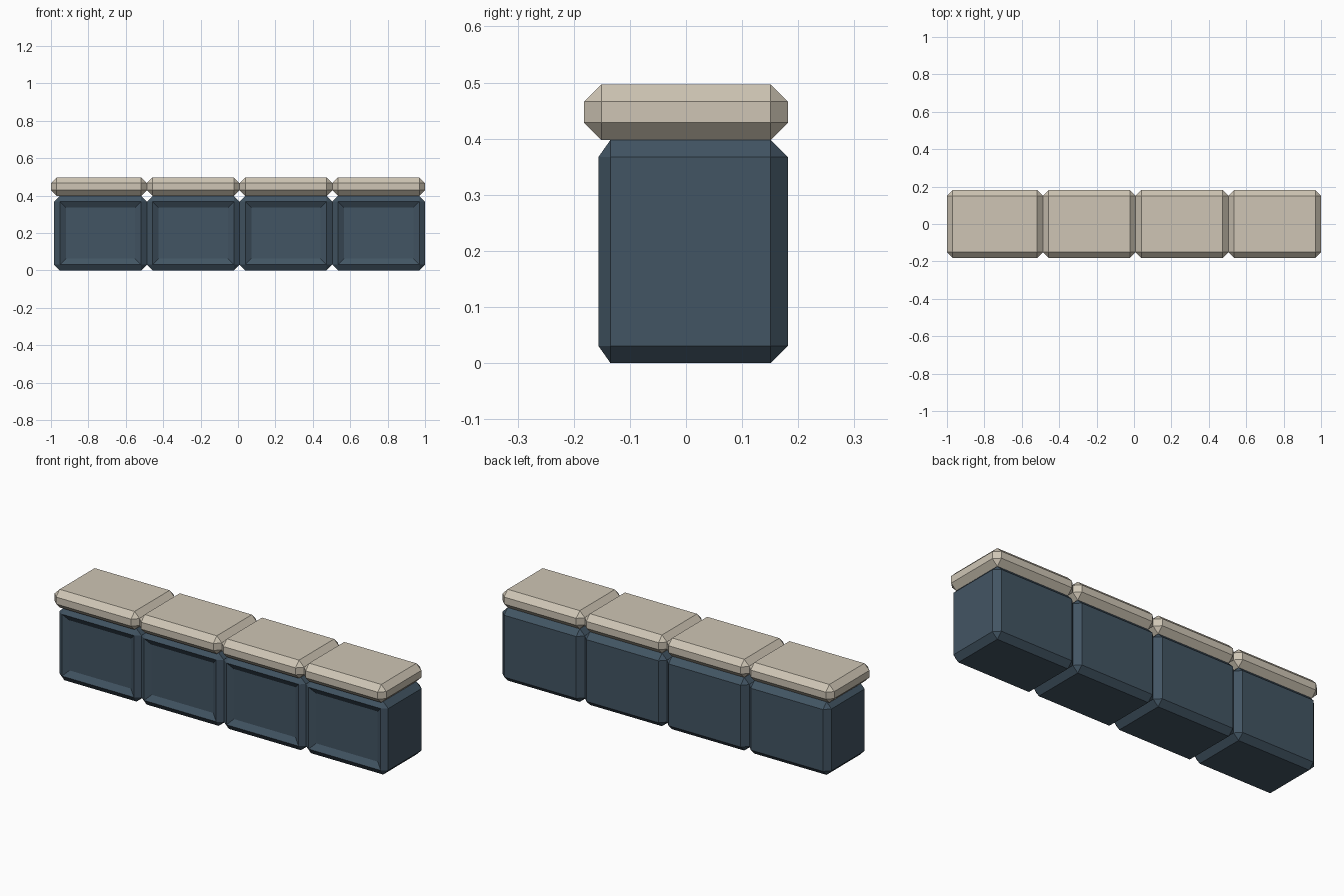
import bpy, bmesh

if "Cube" in bpy.data.objects:
    bpy.data.objects.remove(bpy.data.objects["Cube"])


def material(name, color):
    m = bpy.data.materials.new(name)
    m.diffuse_color = (*color, 1)
    m.use_nodes = True
    m.node_tree.nodes["Principled BSDF"].inputs["Base Color"].default_value = m.diffuse_color
    return m


def chamfered_box(lo, hi, width):
    bm = bmesh.new()
    bmesh.ops.create_cube(bm, size=1)
    for v in bm.verts:
        v.co = [(a + b) / 2 + c * (b - a) for a, b, c in zip(lo, hi, v.co)]
    bmesh.ops.bevel(bm, geom=bm.edges[:], offset=width, segments=1,
                    profile=0.5, affect='EDGES')
    return bm


def finish(bm, name, mat):
    bmesh.ops.recalc_face_normals(bm, faces=bm.faces[:])
    mesh = bpy.data.meshes.new(name)
    bm.to_mesh(mesh)
    bm.free()
    mesh.materials.append(mat)
    ob = bpy.data.objects.new(name, mesh)
    bpy.context.collection.objects.link(ob)


slate = material("slate_blue", (0.055, 0.09, 0.125))
stone = material("pale_stone", (0.62, 0.56, 0.46))

PITCH, START, CH = 0.4957, -0.983, 0.0305
BACK, FRONT = 0.1815, -0.156

for i in range(4):
    x0 = START + i * PITCH
    x1 = x0 + PITCH

    # Cabinet body: shallower chamfer on the front, with a recessed panel
    bm = chamfered_box((x0, FRONT - 0.009, 0), (x1, BACK, 0.398), CH)
    for v in bm.verts:
        v.co.y = max(v.co.y, FRONT)
    bm.normal_update()
    front = min(bm.faces, key=lambda f: f.calc_center_median().y)
    bmesh.ops.inset_individual(bm, faces=[front], thickness=0.032, depth=-0.02,
                               use_even_offset=True)
    finish(bm, f"cabinet_body_{i + 1}", slate)

    # Worktop slab: overhangs the front, and the left end of the row
    left = -1.0 if i == 0 else x0
    bm = chamfered_box((left, -0.1815, 0.398), (x1, BACK, 0.497), CH)
    finish(bm, f"worktop_slab_{i + 1}", stone)
